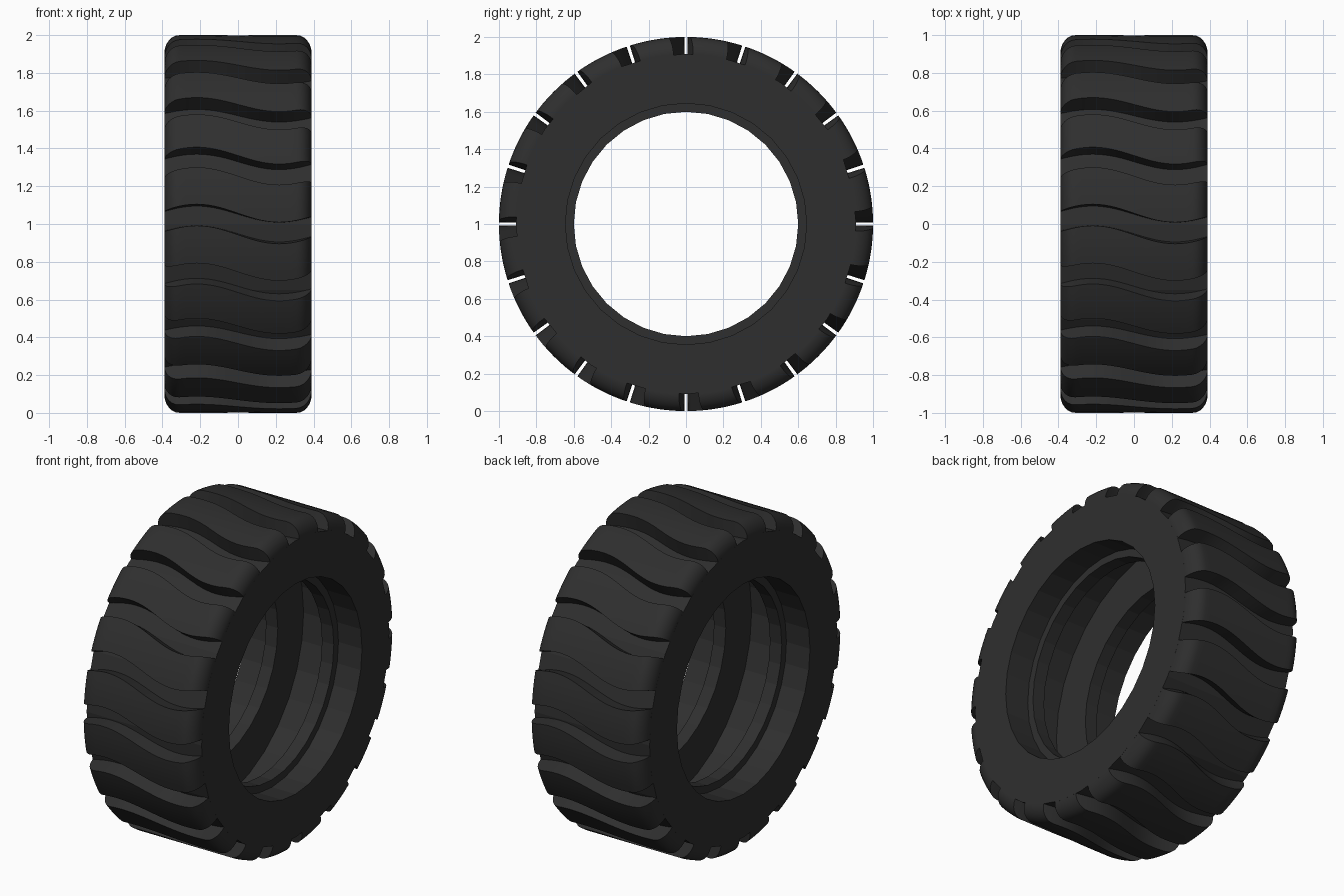
import bpy, bmesh, math

if "Cube" in bpy.data.objects:
    bpy.data.objects.remove(bpy.data.objects["Cube"])

LUGS = 20
PITCH = 2 * math.pi / LUGS
HALF_GROOVE = 0.057

rubber = bpy.data.materials.new("black_rubber")
rubber.diffuse_color = (0.028, 0.028, 0.028, 1)
rubber.use_nodes = True
rubber.node_tree.nodes["Principled BSDF"].inputs["Base Color"].default_value = rubber.diffuse_color


def polar(x, r, a):
    # wheel axis along x, hub at z = 1, angle runs from the front over the top
    return (x, -r * math.cos(a), 1 + r * math.sin(a))


def finish(bm, name, smooth):
    bmesh.ops.recalc_face_normals(bm, faces=bm.faces)
    mesh = bpy.data.meshes.new(name)
    bm.to_mesh(mesh)
    bm.free()
    obj = bpy.data.objects.new(name, mesh)
    mesh.materials.append(rubber)
    bpy.context.collection.objects.link(obj)
    if smooth:
        bpy.ops.object.select_all(action='DESELECT')
        obj.select_set(True)
        bpy.context.view_layer.objects.active = obj
        bpy.ops.object.shade_smooth_by_angle(angle=math.radians(30))
    return obj


# Carcass: hollow casing with stepped beads, revolved around the axle
half = [(0.39, 0.91), (0.39, 0.645), (0.23, 0.645), (0.23, 0.60), (0.15, 0.60), (0.15, 0.85)]
profile = half + [(-x, r) for x, r in reversed(half)]
SEGS = 32
bm = bmesh.new()
rings = [[bm.verts.new(polar(x, r, 2 * math.pi * i / SEGS)) for x, r in profile]
         for i in range(SEGS)]
n = len(profile)
for i in range(SEGS):
    a, b = rings[i], rings[(i + 1) % SEGS]
    for k in range(n):
        bm.faces.new((a[k], a[(k + 1) % n], b[(k + 1) % n], b[k]))
finish(bm, "tire_carcass", False)

# Tread: wavy blocks with rounded shoulders, separated by wavy grooves
shoulder = [(0.31 + 0.08 * math.cos(t), 0.905 + 0.095 * math.sin(t))
            for t in (math.pi / 2 * k / 6 for k in range(7))]
flat = [(0.31 - 0.62 * k / 20, 1.0) for k in range(1, 20)]
outer = shoulder + flat + [(-x, r) for x, r in reversed(shoulder)]
inner = [(max(-0.385, min(0.385, x)), 0.88) for x, r in outer]
STEPS = 5


def wave(x):
    return -0.048 * math.sin(7.2 * x)


bm = bmesh.new()
m = len(outer)
for lug in range(LUGS):
    slices = []
    for j in range(STEPS + 1):
        base = lug * PITCH + HALF_GROOVE + (PITCH - 2 * HALF_GROOVE) * j / STEPS
        top = [bm.verts.new(polar(x, r, base + wave(x))) for x, r in outer]
        low = [bm.verts.new(polar(x, r, base + wave(x))) for x, r in inner]
        slices.append((top, low))
    for (t0, l0), (t1, l1) in zip(slices, slices[1:]):
        for k in range(m - 1):
            bm.faces.new((t0[k], t0[k + 1], t1[k + 1], t1[k]))
            bm.faces.new((l0[k], l1[k], l1[k + 1], l0[k + 1]))
        for k in (0, m - 1):
            bm.faces.new((t0[k], t1[k], l1[k], l0[k]))
    for top, low in (slices[0], slices[-1]):
        for k in range(m - 1):
            bm.faces.new((top[k], top[k + 1], low[k + 1], low[k]))
finish(bm, "tread_blocks", True)
